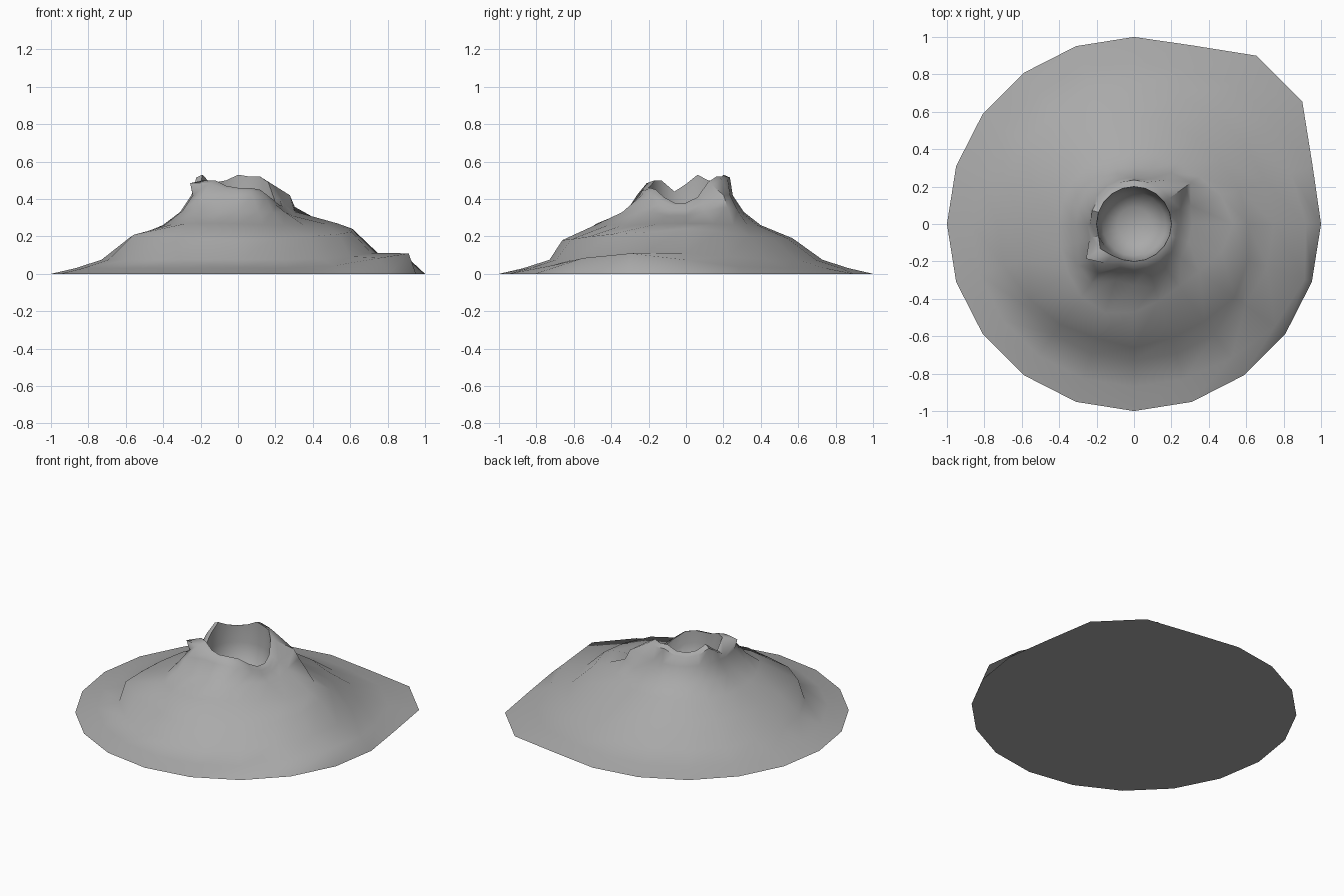
import bpy
import bmesh
from math import cos, sin, radians, exp

cube = bpy.data.objects.get("Cube")
if cube:
    bpy.data.objects.remove(cube)

SIDES = 20

# Crater rim height for each column, counter-clockwise from +x
RIM = [.38, .41, .49, .52, .52, .53, .50, .49, .50, .53,
       .48, .44, .50, .50, .47, .46, .46, .45, .41, .38]

# Outer rings from the skirt to the rim: radius, height, least drop below the rim
RINGS = {
    "skirt": (1.0, 0, 0),
    "foot": (.87, .03, 0),
    "slope": (.73, .075, 0),
    "terrace": (.57, .19, 0),
    "shelf": (.40, .26, .09),
    "neck": (.31, .33, .07),
    "collar": (.25, .42, .04),
    "lip": (.235, 1, .015),
    "rim": (.20, 1, 0),
    "throat": (.195, .38, .08),
    "pit": (.17, .26, 0),
    "floor": (.09, .21, 0),
}

# Eroded bulges: ring, direction in degrees, spread, push outward, lift
BULGES = [
    ("skirt", 45, 14, .17, 0),
    ("foot", 45, 14, .08, 0),
    ("foot", -20, 26, .09, .08),
    ("slope", -10, 30, .02, .04),
    ("terrace", -90, 30, .09, -.01),
    ("terrace", -140, 20, .12, .02),
    ("terrace", -35, 25, .09, .02),
    ("terrace", 5, 25, .03, .05),
    ("shelf", 0, 30, .13, .01),
    ("shelf", -110, 35, .10, .01),
    ("neck", 40, 15, .07, .03),
    ("neck", -133, 15, .10, .01),
    ("neck", -75, 15, .05, 0),
    ("collar", 40, 15, .10, 0),
    ("collar", -133, 13, .10, 0),
    ("lip", -139, 11, .10, 0),
    ("rim", -139, 10, .03, 0),
]


def ring_point(name, column):
    """Position of one ring vertex after the bulges are applied."""
    angle = 360 * column / SIDES
    radius, height, drop = RINGS[name]
    for ring, direction, spread, push, lift in BULGES:
        if ring == name:
            turn = (angle - direction + 180) % 360 - 180
            weight = exp(-(turn / spread) ** 2)
            radius += push * weight
            height += lift * weight
    height = min(height, RIM[column] - drop)
    return radius * cos(radians(angle)), radius * sin(radians(angle)), height


# Rock colour
rock = bpy.data.materials.new("grey rock")
rock.use_nodes = True
GREY = (.4, .4, .4, 1)
rock.diffuse_color = GREY
rock.node_tree.nodes["Principled BSDF"].inputs["Base Color"].default_value = GREY

# Mountain shell, crater and flat underside
bm = bmesh.new()
loops = [[bm.verts.new(ring_point(name, i)) for i in range(SIDES)] for name in RINGS]
for low, high in zip(loops, loops[1:]):
    for i in range(SIDES):
        j = (i + 1) % SIDES
        bm.faces.new((low[i], low[j], high[j], high[i]))
centre = bm.verts.new((0, 0, .2))
for i in range(SIDES):
    bm.faces.new((loops[-1][i], loops[-1][(i + 1) % SIDES], centre))
bm.faces.new(list(reversed(loops[0])))

mesh = bpy.data.meshes.new("volcano_mountain")
bm.to_mesh(mesh)
bm.free()
mesh.materials.append(rock)
mountain = bpy.data.objects.new("volcano_mountain", mesh)
bpy.context.collection.objects.link(mountain)

# Smooth rock with sharp ledges
bpy.ops.object.select_all(action="DESELECT")
mountain.select_set(True)
bpy.context.view_layer.objects.active = mountain
bpy.ops.object.shade_smooth_by_angle(angle=radians(55))
